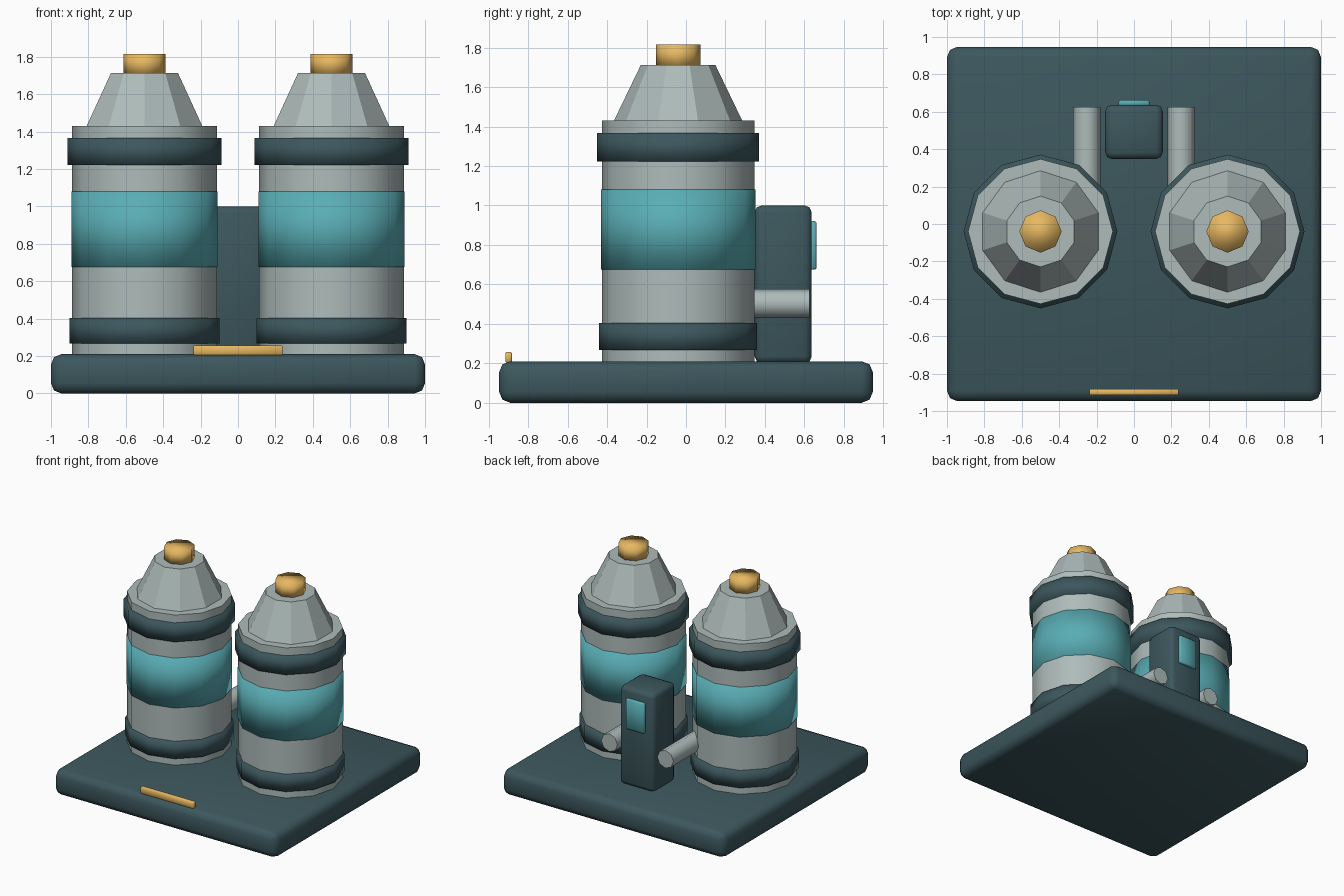
import bpy, math

if "Cube" in bpy.data.objects:
    bpy.data.objects.remove(bpy.data.objects["Cube"])


def material(name, rgb):
    m = bpy.data.materials.new(name)
    m.diffuse_color = (*rgb, 1)
    m.use_nodes = True
    m.node_tree.nodes["Principled BSDF"].inputs["Base Color"].default_value = m.diffuse_color
    return m


DARK = material("dark_slate", (0.045, 0.095, 0.11))
TEAL = material("teal", (0.10, 0.42, 0.46))
GOLD = material("gold", (0.80, 0.48, 0.12))
PALE = material("pale_metal", (0.42, 0.50, 0.49))


def finish(name, mat, smooth):
    ob = bpy.context.object
    ob.name = name
    ob.data.materials.append(mat)
    if smooth:
        bpy.ops.object.shade_smooth()
    return ob


def box(name, lo, hi, mat, bevel=0.0, segments=2):
    bpy.ops.mesh.primitive_cube_add(size=1, location=[(a + b) / 2 for a, b in zip(lo, hi)])
    ob = bpy.context.object
    ob.scale = [b - a for a, b in zip(lo, hi)]
    bpy.ops.object.transform_apply(location=False, rotation=False, scale=True)
    finish(name, mat, bevel > 0)
    if bevel:
        mod = ob.modifiers.new("bevel", 'BEVEL')
        mod.width, mod.segments = bevel, segments
    return ob


def drum(name, x, y, z0, z1, r, mat, sides=12, r_top=None, smooth=True):
    bpy.ops.mesh.primitive_cone_add(
        vertices=sides, radius1=r, radius2=r if r_top is None else r_top,
        depth=z1 - z0, location=(x, y, (z0 + z1) / 2))
    return finish(name, mat, smooth)


# base slab and front marker strip
box("base_slab", (-1, -0.947, 0), (1, 0.947, 0.21), DARK, 0.055)
box("front_strip", (-0.238, -0.915, 0.205), (0.238, -0.883, 0.257), GOLD, 0.004, 1)

# twin tanks with bands, tapered tops, caps and rear pipes
for side, s in (("left", -1), ("right", 1)):
    x, y = 0.5 * s, -0.04
    body = drum(side + "_tank_body", x, y, 0.2, 1.43, 0.387, PALE)
    bpy.ops.object.shade_smooth_by_angle(angle=math.radians(35))
    drum(side + "_lower_ring", x, y, 0.267, 0.404, 0.401, DARK)
    drum(side + "_teal_band", x, y, 0.675, 1.08, 0.391, TEAL)
    drum(side + "_upper_ring", x, y, 1.222, 1.367, 0.411, DARK)
    drum(side + "_tank_cone", x, y, 1.43, 1.712, 0.325, PALE, 10, 0.189, smooth=False)
    drum(side + "_tank_cap", x, y, 1.705, 1.815, 0.113, GOLD, 8)
    # pipe running back from the tank
    pipe = drum(side + "_pipe", 0.252 * s, 0.36, 0.24, 0.77, 0.073, PALE, 8)
    pipe.location.z = 0.503
    pipe.rotation_euler.x = math.pi / 2
    bpy.ops.object.shade_smooth_by_angle(angle=math.radians(50))

# control cabinet with rear screen
box("control_cabinet", (-0.154, 0.348, 0.2), (0.154, 0.637, 1.0), DARK, 0.035)
box("cabinet_screen", (-0.083, 0.63, 0.675), (0.083, 0.662, 0.92), TEAL, 0.008, 1)
